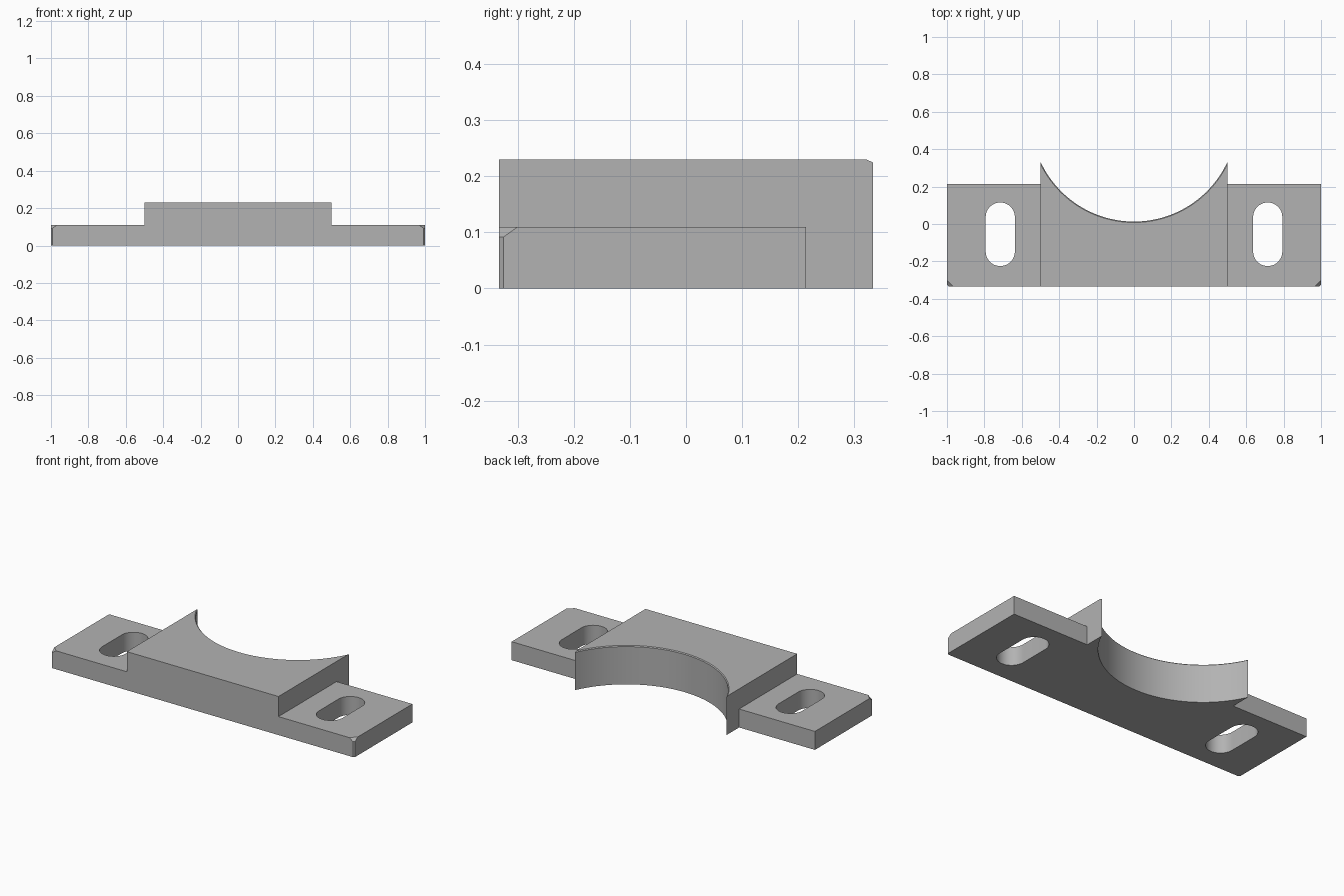
import bpy, bmesh, math

cube = bpy.data.objects.get("Cube")
if cube:
    bpy.data.objects.remove(cube)

FRONT, BACK, TOP, FLANGE = -0.333, 0.333, 0.23, 0.11
REAR = 0.214          # rear edge of the flanges
STEP = 0.5            # half width of the raised block

grey = bpy.data.materials.new("plain grey")
grey.use_nodes = True
grey.diffuse_color = (0.45, 0.45, 0.45, 1)
grey.node_tree.nodes["Principled BSDF"].inputs["Base Color"].default_value = (0.45, 0.45, 0.45, 1)


def loft(name, rings):
    """Solid through matching rings of points, capped at both ends."""
    bm = bmesh.new()
    loops = [[bm.verts.new(p) for p in ring] for ring in rings]
    n = len(loops[0])
    for a, b in zip(loops, loops[1:]):
        for i in range(n):
            j = (i + 1) % n
            bm.faces.new((a[i], a[j], b[j], b[i]))
    bm.faces.new(loops[0][::-1])
    bm.faces.new(loops[-1])
    bmesh.ops.recalc_face_normals(bm, faces=bm.faces)
    mesh = bpy.data.meshes.new(name)
    bm.to_mesh(mesh)
    bm.free()
    mesh.materials.append(grey)
    obj = bpy.data.objects.new(name, mesh)
    bpy.context.scene.collection.objects.link(obj)
    return obj


def prism(name, plan, z0=-0.1, z1=0.4):
    return loft(name, [[(x, y, z) for x, y in plan] for z in (z0, z1)])


def arc(cx, cy, r, start, end, n):
    return [(cx + r * math.cos(start + (end - start) * i / n),
             cy + r * math.sin(start + (end - start) * i / n)) for i in range(n + 1)]


# Stepped body, extruded front to back
half = [(1, 0), (1, FLANGE), (STEP, FLANGE), (STEP, TOP)]
profile = half + [(-x, z) for x, z in reversed(half)]
body = loft("clamp_bracket", [[(x, y, z) for x, z in profile] for y in (FRONT, BACK)])

# Round saddle with a fine chamfer on its upper rim
R, CY, RIM = 0.5506, 0.5636, 0.005
rings = []
for r, z in ((R, -0.1), (R, TOP - RIM), (R + 0.1, TOP - RIM + 0.1)):
    rings.append([(x, y, z) for x, y in arc(0, CY, r, 0, math.tau, 160)[:-1]])
cutters = [loft("saddle_cutter", rings)]

for s in (1, -1):
    # Adjusting slot
    sx, sr = 0.715 * s, 0.078
    slot = arc(sx, 0.037, sr, 0, math.pi, 24) + arc(sx, -0.147, sr, math.pi, math.tau, 24)
    cutters.append(prism("slot_cutter", slot))
    # Flange set back behind the block
    cutters.append(prism("rear_cutter", [(s * STEP, REAR), (s * 1.2, REAR), (s * 1.2, 0.6), (s * STEP, 0.6)]))
    # Front corner bevel, widening towards the top
    e = 0.05
    rings = []
    for c, z in ((0.008, -0.1), (0.008, 0.092), (0.058, 0.128)):
        rings.append([(s * (1 - c - e), FRONT - e, z), (s * (1 + e), FRONT + c + e, z), (s * (1 + e), FRONT - e, z)])
    cutters.append(loft("corner_cutter", rings))

bpy.context.view_layer.objects.active = body
for cutter in cutters:
    cutter.hide_render = True
    mod = body.modifiers.new("cut", "BOOLEAN")
    mod.operation = "DIFFERENCE"
    mod.solver = "EXACT"
    mod.object = cutter
    bpy.ops.object.modifier_apply(modifier=mod.name)
    bpy.data.objects.remove(cutter)

bpy.ops.object.select_all(action="DESELECT")
body.select_set(True)
bpy.ops.object.shade_smooth_by_angle(angle=math.radians(30))
